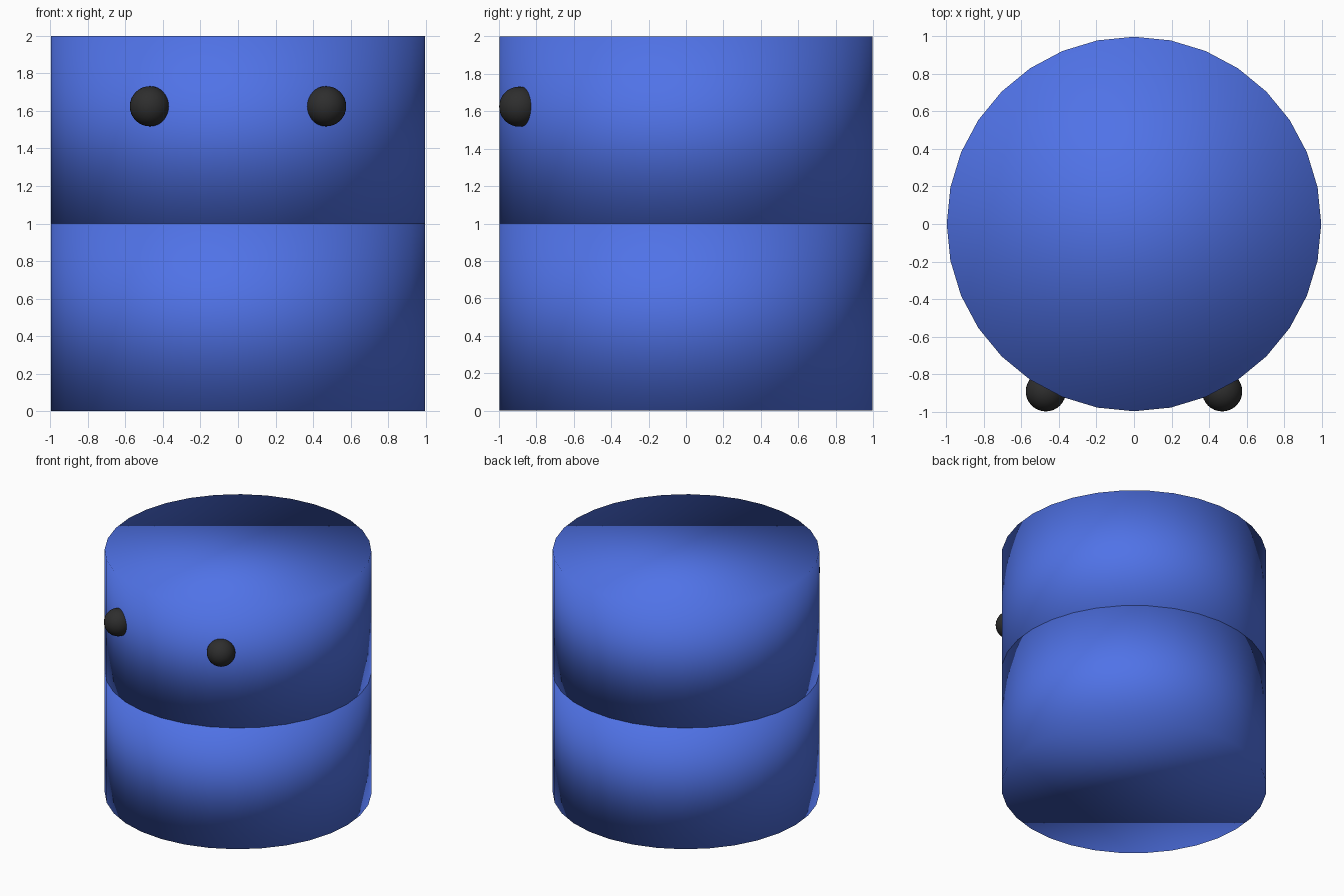
import bpy

if "Cube" in bpy.data.objects:
    bpy.data.objects.remove(bpy.data.objects["Cube"])


def material(name, color):
    mat = bpy.data.materials.new(name)
    mat.diffuse_color = color
    mat.use_nodes = True
    mat.node_tree.nodes["Principled BSDF"].inputs["Base Color"].default_value = mat.diffuse_color
    return mat


def finish(name, mat):
    obj = bpy.context.object
    obj.name = name
    obj.data.materials.append(mat)
    # Fully smooth normals, rims included
    bpy.ops.object.shade_smooth()
    return obj


blue = material("blue", (0.08, 0.17, 0.80, 1))
black = material("black", (0.027, 0.027, 0.027, 1))

# Two stacked drums form the body
for name, z in (("lower_body", 0.5), ("upper_body", 1.5)):
    bpy.ops.mesh.primitive_cylinder_add(vertices=32, radius=0.998, depth=1.0,
                                        location=(0, 0, z))
    finish(name, blue)

# Round eyes set into the front of the upper drum
for name, side in (("left_eye", -1), ("right_eye", 1)):
    bpy.ops.mesh.primitive_uv_sphere_add(segments=32, ring_count=16, radius=0.107,
                                         location=(side * 0.47, -0.892, 1.625))
    finish(name, black)
